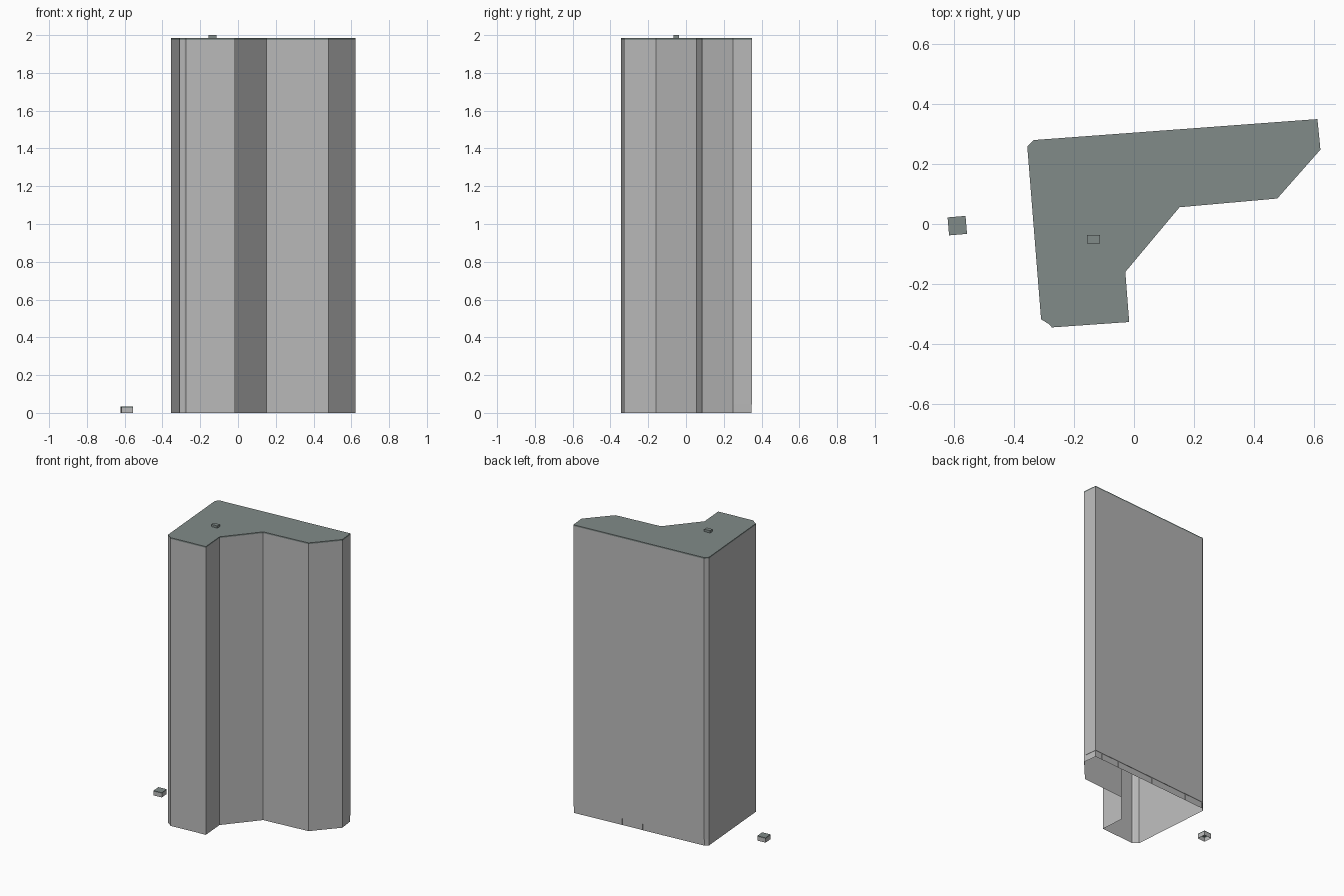
import bpy
import bmesh
from mathutils import Vector

cube = bpy.data.objects.get("Cube")
if cube:
    bpy.data.objects.remove(cube, do_unlink=True)


def make_material(name, rgb):
    mat = bpy.data.materials.new(name)
    mat.use_nodes = True
    color = (*rgb, 1.0)
    mat.diffuse_color = color
    mat.node_tree.nodes["Principled BSDF"].inputs["Base Color"].default_value = color
    return mat


WALL = make_material("wall grey", (0.50, 0.50, 0.50))
ROOF = make_material("roof grey green", (0.22, 0.26, 0.25))


def loft(name, rings, mat, top=False, bottom=False):
    """Join stacked (outline, height) rings, optionally closing the ends."""
    bm = bmesh.new()
    loops = [[bm.verts.new((x, y, z)) for x, y in pts] for pts, z in rings]
    n = len(loops[0])
    for lo, hi in zip(loops, loops[1:]):
        for i in range(n):
            j = (i + 1) % n
            bm.faces.new((lo[i], lo[j], hi[j], hi[i]))
    if top:
        bm.faces.new(loops[-1])
    if bottom:
        bm.faces.new(loops[0][::-1])
    bmesh.ops.remove_doubles(bm, verts=bm.verts[:], dist=0.0001)
    mesh = bpy.data.meshes.new(name)
    bm.to_mesh(mesh)
    bm.free()
    mesh.materials.append(mat)
    obj = bpy.data.objects.new(name, mesh)
    bpy.context.collection.objects.link(obj)
    return obj


# Tower plan, counterclockwise from the back corner
plan = [(-0.335, 0.28), (-0.356, 0.258), (-0.31, -0.318), (-0.282, -0.335),
        (-0.274, -0.345), (-0.016, -0.327), (-0.029, -0.16), (0.152, 0.056),
        (0.478, 0.085), (0.622, 0.248), (0.612, 0.35)]
BASE, EAVE, ROOF_Z = 0.045, 1.975, 1.984

# Walls, open below, with a slightly recessed base course along the back
base_plan = plan[:]
base_plan[0] = (plan[0][0], plan[0][1] - 0.003)
base_plan[-1] = (plan[-1][0] - 0.003, plan[-1][1] - 0.003)
loft("tower_walls", [(base_plan, 0), (base_plan, BASE), (plan, BASE), (plan, EAVE)], WALL)

# Flat roof with a thin visible edge
loft("tower_roof", [(plan, EAVE), (plan, ROOF_Z)], ROOF, top=True, bottom=True)

# Thin dividers across the back base course
start, end = Vector(plan[-1]), Vector(plan[0])
along = (end - start).normalized()
inward = Vector((-along.y, along.x))
for k in range(7):
    p = start + along * (0.055 + 0.148 * k)
    if (p - start).length > (end - start).length:
        break
    q = p + along * 0.003
    d = inward * 0.003
    loft(f"base_divider_{k + 1}", [([p, q, q + d, p + d], 0),
                                   ([p, q, q + d, p + d], BASE)], WALL)

# Small rooftop unit
unit = [(-0.157, -0.065), (-0.113, -0.065), (-0.113, -0.037), (-0.157, -0.037)]
loft("rooftop_unit", [(unit, ROOF_Z), (unit, 2.0)], ROOF, top=True)

# Small detached hut, open below
hut = [(-0.622, 0.022), (-0.617, -0.038), (-0.557, -0.033), (-0.562, 0.027)]
loft("hut_walls", [(hut, 0), (hut, 0.026)], WALL)
loft("hut_roof", [(hut, 0.026), (hut, 0.033)], ROOF, top=True)
